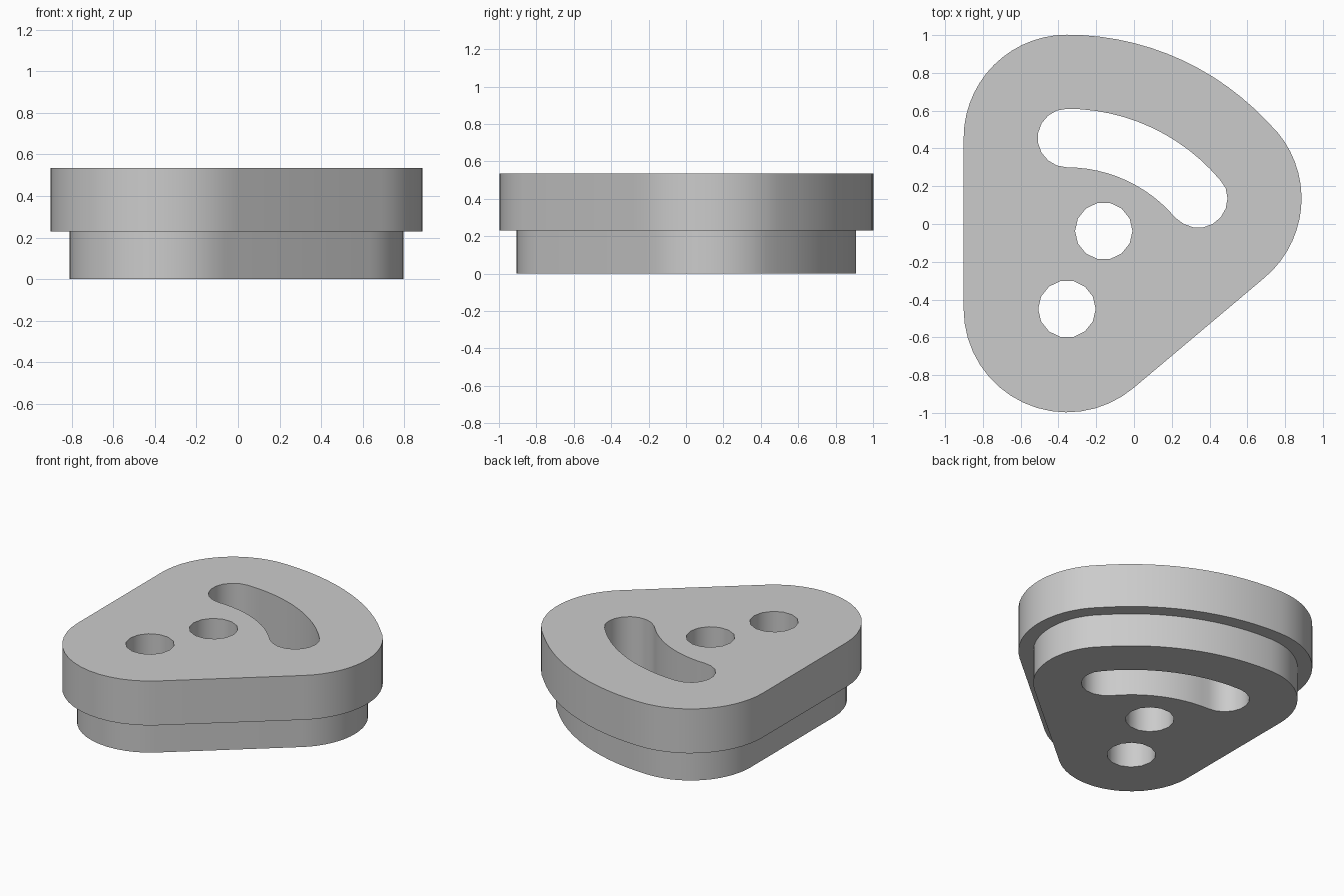
import bpy, bmesh
from math import atan2, cos, sin, hypot, pi, radians
from mathutils import Vector

cube = bpy.data.objects.get("Cube")
if cube:
    bpy.data.objects.remove(cube, do_unlink=True)

# Three pivots: the plate outline is an arc sector rounded around them
PIVOT = Vector((-0.355, -0.45))
SLOT_START = Vector((-0.355, 0.455))
SLOT_END = Vector((0.34, 0.135))
CENTRE_HOLE = Vector((-0.16, -0.037))
SWEEP = (SLOT_START - PIVOT).length
END_ANGLE = atan2(SLOT_END.y - PIVOT.y, SLOT_END.x - PIVOT.x)
STEP_Z, TOP_Z = 0.23, 0.535


def arc(centre, radius, start, end, steps):
    return [centre + radius * Vector((cos(a), sin(a)))
            for a in (start + (end - start) * i / steps for i in range(steps + 1))]


def outline(offset):
    """Sector of the sweep, grown outward with rounded corners."""
    return (arc(PIVOT, offset, pi, 1.5 * pi + END_ANGLE, 16)
            + arc(SLOT_END, offset, END_ANGLE - pi / 2, END_ANGLE, 14)
            + arc(PIVOT, SWEEP + offset, END_ANGLE, pi / 2, 14)[1:-1]
            + arc(SLOT_START, offset, pi / 2, pi, 14))


def slot(half_width):
    return (arc(PIVOT, SWEEP + half_width, END_ANGLE, pi / 2, 12)
            + arc(SLOT_START, half_width, pi / 2, 1.5 * pi, 9)[1:]
            + arc(PIVOT, SWEEP - half_width, pi / 2, END_ANGLE, 12)[1:]
            + arc(SLOT_END, half_width, END_ANGLE - pi, END_ANGLE, 9)[1:-1])


def hole(centre):
    return arc(centre, 0.152, 0, 2 * pi, 14)[:-1]


bm = bmesh.new()


def ring(points, z):
    verts = [bm.verts.new((p.x, p.y, z)) for p in points]
    edges = [bm.edges.new((v, verts[i - 1])) for i, v in enumerate(verts)]
    return verts, edges


def wall(low, high):
    for i in range(len(low[0])):
        bm.faces.new((low[0][i - 1], low[0][i], high[0][i], high[0][i - 1]))


def cap(border, openings):
    edges = border[1] + [e for o in openings for e in o[1]]
    bmesh.ops.triangle_fill(bm, edges=edges, use_beauty=True)


# Stepped outer walls and ledge
small, large = outline(0.455), outline(0.547)
base = ring(small, 0)
neck = ring(small, STEP_Z)
rim = ring(large, STEP_Z)
top = ring(large, TOP_Z)
for low, high in ((base, neck), (neck, rim), (rim, top)):
    wall(low, high)

# Curved slot and two round holes through both steps
openings = [slot(0.155), hole(PIVOT), hole(CENTRE_HOLE)]
lower = [ring(points, 0) for points in openings]
upper = [ring(points, TOP_Z) for points in openings]
for low, high in zip(lower, upper):
    wall(low, high)

# Flat bottom and top
cap(base, lower)
cap(top, upper)
bmesh.ops.recalc_face_normals(bm, faces=bm.faces)

mesh = bpy.data.meshes.new("stepped_plate")
bm.to_mesh(mesh)
bm.free()
plate = bpy.data.objects.new("stepped_plate", mesh)
bpy.context.collection.objects.link(plate)

# Single grey material
grey = bpy.data.materials.new("plain grey")
grey.use_nodes = True
colour = (0.6, 0.6, 0.6, 1)
grey.diffuse_color = colour
grey.node_tree.nodes["Principled BSDF"].inputs["Base Color"].default_value = colour
mesh.materials.append(grey)

bpy.context.view_layer.objects.active = plate
plate.select_set(True)
bpy.ops.object.shade_smooth_by_angle(angle=radians(35))
